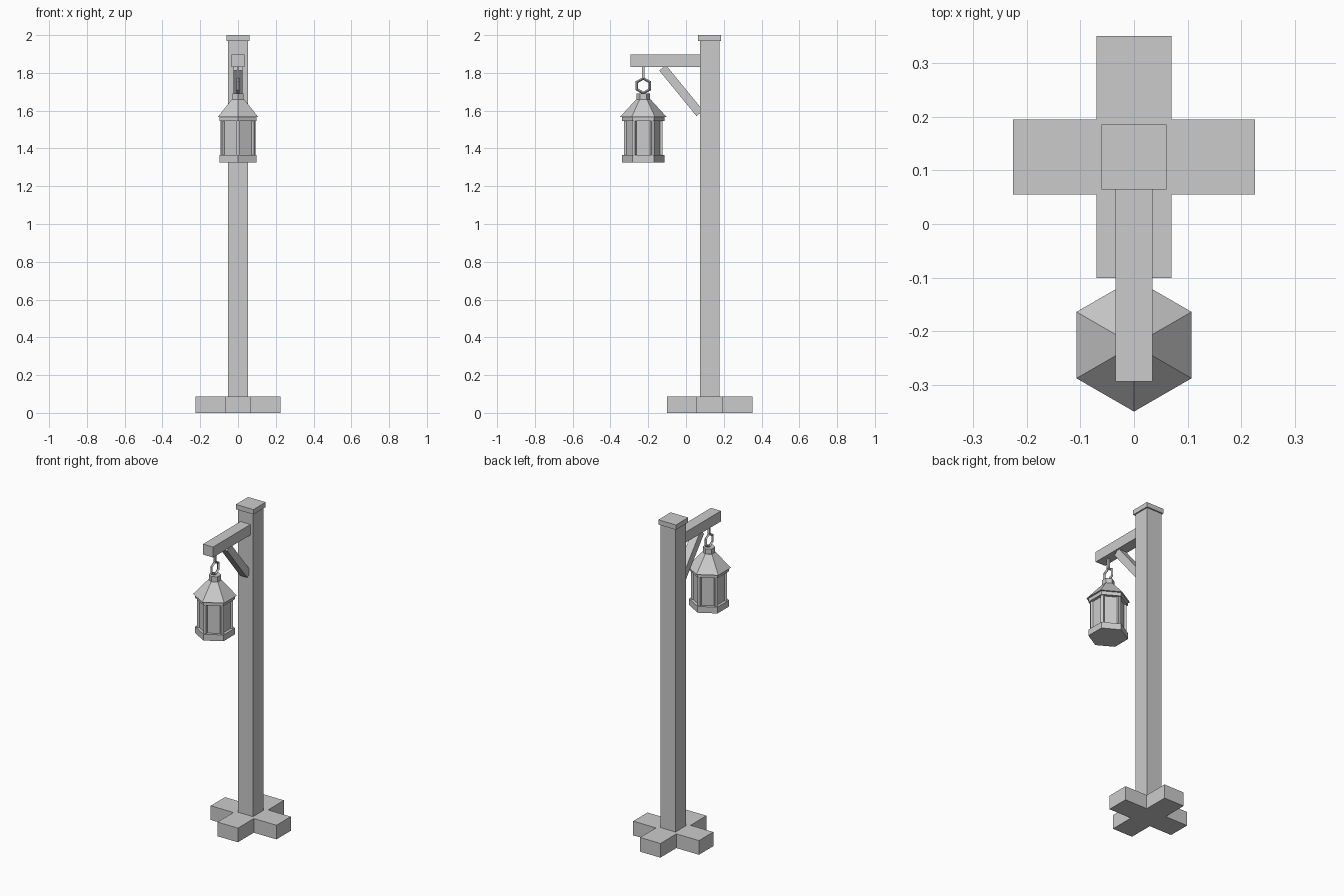
import bpy, bmesh
from math import sin, cos, pi, atan2, hypot
from mathutils import Matrix, Vector

if "Cube" in bpy.data.objects:
    bpy.data.objects.remove(bpy.data.objects["Cube"])

PY = 0.125    # post centre in y
LY = -0.226   # lantern centre in y


def finish(name, bm):
    bmesh.ops.recalc_face_normals(bm, faces=bm.faces)
    me = bpy.data.meshes.new(name)
    bm.to_mesh(me)
    bm.free()
    ob = bpy.data.objects.new(name, me)
    bpy.context.collection.objects.link(ob)
    return ob


def box(name, centre, size, rot=Matrix.Identity(4)):
    bm = bmesh.new()
    m = Matrix.Translation(centre) @ rot @ Matrix.Diagonal((*size, 1))
    bmesh.ops.create_cube(bm, size=1, matrix=m)
    return finish(name, bm)


def hex_point(r, i, z):
    a = pi / 2 + i * pi / 3
    return Vector((r * cos(a), LY + r * sin(a), z))


def hexagon(name, profile):
    """Closed six-sided solid through (radius, z) rings, corners on +-y."""
    bm = bmesh.new()
    rings = [[bm.verts.new(hex_point(r, i, z)) for i in range(6)] for r, z in profile]
    for a, b in zip(rings, rings[1:]):
        for i in range(6):
            j = (i + 1) % 6
            bm.faces.new((a[i], a[j], b[j], b[i]))
    bm.faces.new(rings[0])
    bm.faces.new(rings[-1])
    return finish(name, bm)


# Cross-shaped foot, one extruded outline
w, l = 0.07, 0.226
outline = [(w, w), (w, l), (-w, l), (-w, w), (-l, w), (-l, -w),
           (-w, -w), (-w, -l), (w, -l), (w, -w), (l, -w), (l, w)]
bm = bmesh.new()
foot = bm.faces.new([bm.verts.new((x, PY + y, 0)) for x, y in outline])
ext = bmesh.ops.extrude_face_region(bm, geom=[foot], use_keep_orig=True)
bmesh.ops.translate(bm, vec=(0, 0, 0.088),
                    verts=[v for v in ext["geom"] if isinstance(v, bmesh.types.BMVert)])
finish("cross_foot", bm)

# Post, cap and arm
box("post", (0, PY, 1.03), (0.104, 0.104, 1.89))
box("post_cap", (0, PY, 1.985), (0.121, 0.121, 0.03))
box("arm", (0, -0.107, 1.865), (0.069, 0.374, 0.065))

# Diagonal brace between arm and post
ay, az, by, bz = -0.124, 1.827, 0.073, 1.586
box("brace", (0, (ay + by) / 2, (az + bz) / 2), (0.05, hypot(by - ay, bz - az), 0.046),
    Matrix.Rotation(atan2(bz - az, by - ay), 4, 'X'))

# Hanging hook and six-sided ring
box("hook_rod", (0, LY, 1.805), (0.013, 0.013, 0.07))
bm = bmesh.new()
loops = []
for i in range(6):
    a = pi / 2 + i * pi / 3
    out = Vector((0, cos(a), sin(a)))
    c = Vector((0, LY, 1.732)) + out * 0.039
    loops.append([bm.verts.new(c + 0.008 * (out * cos(t) + Vector((sin(t), 0, 0))))
                  for t in (0, pi / 2, pi, 3 * pi / 2)])
for i in range(6):
    p, q = loops[i], loops[(i + 1) % 6]
    for k in range(4):
        n = (k + 1) % 4
        bm.faces.new((p[k], p[n], q[n], q[k]))
finish("hanging_ring", bm)

# Lantern
hexagon("lantern_base", [(0.113, 1.325), (0.113, 1.364)])
hexagon("lantern_glass", [(0.093, 1.36), (0.093, 1.55)])
hexagon("lantern_top_rim", [(0.113, 1.544), (0.113, 1.568)])
hexagon("lantern_roof", [(0.124, 1.566), (0.038, 1.66)])
hexagon("lantern_neck", [(0.035, 1.65), (0.035, 1.692)])
for i in range(6):
    box(f"lantern_corner_{i + 1}", hex_point(0.093, i, 1.455), (0.018, 0.018, 0.19),
        Matrix.Rotation(pi / 2 + i * pi / 3, 4, 'Z'))
